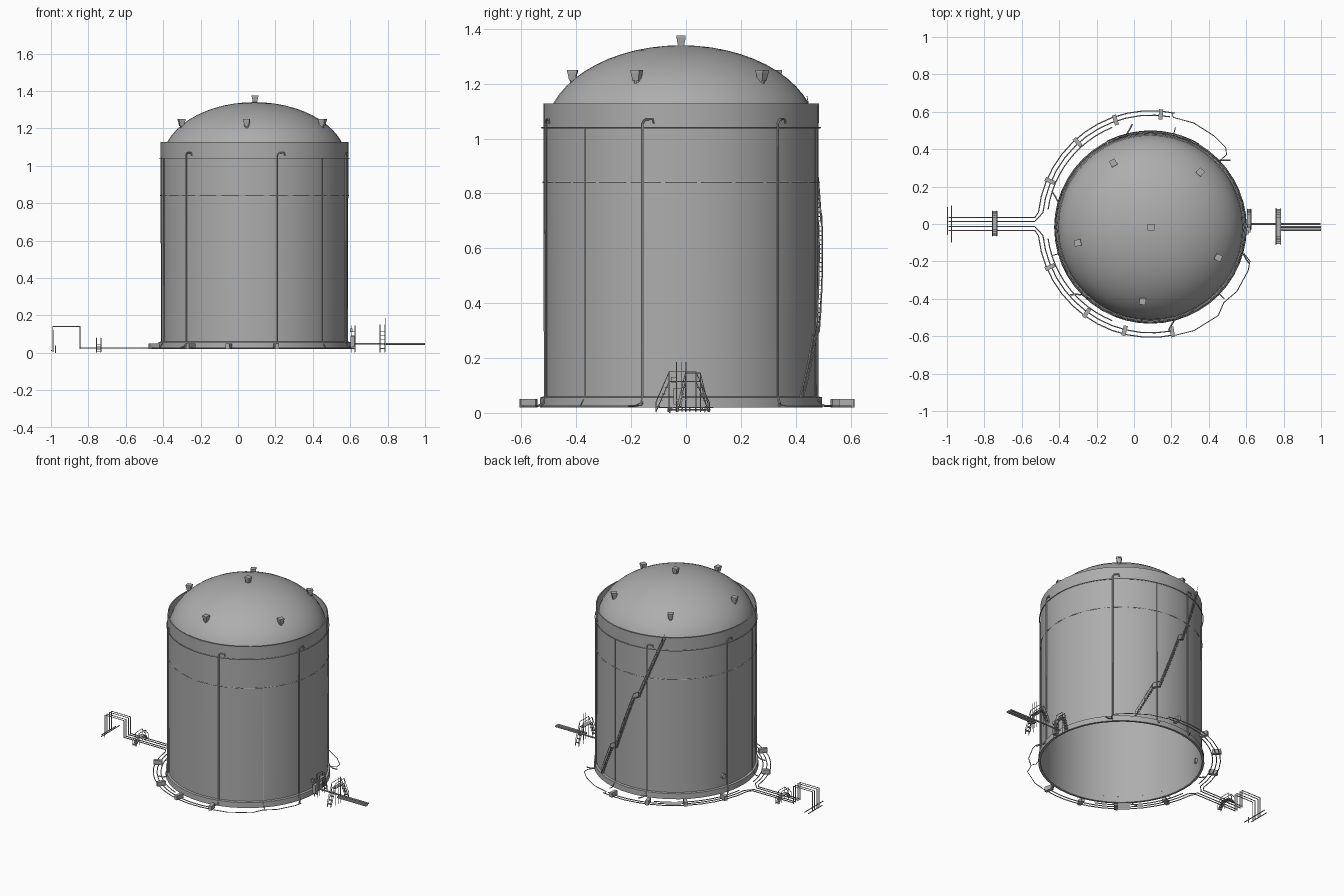
import bpy, bmesh, math
from mathutils import Vector, Matrix

if "Cube" in bpy.data.objects:
    bpy.data.objects.remove(bpy.data.objects["Cube"])

CX, CY = 0.088, -0.018        # tank centre
R = 0.5

# Dark grey paint shared by every part
paint = bpy.data.materials.new("dark_grey_paint")
paint.diffuse_color = (0.42, 0.42, 0.42, 1)
paint.use_nodes = True
paint.node_tree.nodes["Principled BSDF"].inputs["Base Color"].default_value = paint.diffuse_color

def polar(az, r, z, cx=CX, cy=CY):
    a = math.radians(az)
    return (cx + r * math.cos(a), cy + r * math.sin(a), z)

def finish(bm, name, smooth=False):
    me = bpy.data.meshes.new(name)
    bm.to_mesh(me)
    bm.free()
    me.materials.append(paint)
    ob = bpy.data.objects.new(name, me)
    bpy.context.collection.objects.link(ob)
    if smooth:
        bpy.context.view_layer.objects.active = ob
        ob.select_set(True)
        bpy.ops.object.shade_smooth_by_angle(angle=math.radians(30))
        ob.select_set(False)
    return ob

def lathe(name, profile, seg=48):
    bm = bmesh.new()
    vs = [bm.verts.new((r, 0, z)) for r, z in profile]
    es = [bm.edges.new(p) for p in zip(vs, vs[1:])]
    bmesh.ops.spin(bm, geom=vs + es, axis=(0, 0, 1), cent=(0, 0, 0),
                   angle=2 * math.pi, steps=seg)
    bmesh.ops.remove_doubles(bm, verts=bm.verts, dist=1e-5)
    bmesh.ops.recalc_face_normals(bm, faces=bm.faces)
    bmesh.ops.translate(bm, verts=bm.verts, vec=(CX, CY, 0))
    return finish(bm, name, True)

def tubes(name, paths, rad=0.005):
    cu = bpy.data.curves.new(name, 'CURVE')
    cu.dimensions = '3D'
    cu.bevel_depth, cu.bevel_resolution, cu.use_fill_caps = rad, 1, True
    cu.materials.append(paint)
    for path in paths:
        sp = cu.splines.new('POLY')
        sp.points.add(len(path) - 1)
        for p, co in zip(sp.points, path):
            p.co = (*co, 1)
    ob = bpy.data.objects.new(name, cu)
    bpy.context.collection.objects.link(ob)
    bpy.ops.object.select_all(action='DESELECT')
    ob.select_set(True)
    bpy.context.view_layer.objects.active = ob
    bpy.ops.object.convert(target='MESH')
    bpy.ops.object.shade_smooth_by_angle(angle=math.radians(50))
    bpy.ops.object.select_all(action='DESELECT')

def boxes(name, items):
    # each item: centre, size, rotation about z in degrees
    bm = bmesh.new()
    for c, s, az in items:
        m = Matrix.Translation(c) @ Matrix.Rotation(math.radians(az), 4, 'Z') @ Matrix.Diagonal((*s, 1))
        bmesh.ops.create_cube(bm, size=1, matrix=m)
    return finish(bm, name)

# Tank shell, base flange and domed roof
lathe("tank_shell", [(R, 0.02), (R + 0.002, 1.127), (0.495, 1.127), (0.495, 1.02)])
lathe("base_flange", [(R, 0.02), (0.515, 0.02), (0.513, 0.057), (R, 0.06)])
dome_r, dome_h, dome_z = 0.495, 0.32, 1.02
lathe("domed_roof", [(dome_r * math.cos(t), dome_z + dome_h * math.sin(t))
      for t in [i * math.pi / 28 for i in range(14)]] + [(0, dome_z + dome_h)])

# Horizontal pipe rings; the lower one is coarse and dips into the shell
def ring(r, z, n):
    return [polar(i * 360 / n, r, z) for i in range(n + 1)]
tubes("upper_ring_pipe", [ring(0.507, 1.04, 48)], 0.003)
tubes("middle_ring_pipe", [ring(0.503, 0.84, 24)], 0.003)

# Roof vents: neck under a hood that widens upward
def roof_vent(name, x, y, z, az):
    m = Matrix.Translation((x, y, z)) @ Matrix.Rotation(math.radians(az), 4, 'Z')
    bm = bmesh.new()
    bmesh.ops.create_cone(bm, cap_ends=True, segments=10, radius1=0.012, radius2=0.012,
                          depth=0.06, matrix=m)
    bmesh.ops.create_cone(bm, cap_ends=True, segments=4, radius1=0.016, radius2=0.024, depth=0.03,
        matrix=m @ Matrix.Translation((0.003, 0, 0.013)) @ Matrix.Rotation(math.pi / 4, 4, 'Z'))
    bmesh.ops.create_cube(bm, size=1, matrix=m @ Matrix.Translation((0.003, 0, 0.031))
                          @ Matrix.Diagonal((0.036, 0.034, 0.008, 1)))
    finish(bm, name)
for i in range(5):
    az = 48 + 72 * i
    roof_vent("roof_vent_%d" % (i + 1), *polar(az, 0.395, 1.214), az)
roof_vent("centre_vent", CX, CY, 1.341, 0)

# Riser pipes: six hooked over at the top, three straight
hooked = []
for az in range(44, 400, 60):
    hooked.append([polar(az - 4, 0.56, 0.025), polar(az - 2, 0.535, 0.025), polar(az, 0.518, 0.035),
                   polar(az, 0.508, 0.06), polar(az, 0.508, 1.055), polar(az + 0.7, 0.508, 1.066),
                   polar(az + 1.5, 0.508, 1.07), polar(az + 4.2, 0.508, 1.07),
                   polar(az + 4.6, 0.508, 1.055)])
tubes("hooked_riser_pipes", hooked, 0.004)
tubes("straight_riser_pipes", [[polar(az, 0.55, 0.025), polar(az, 0.53, 0.025),
      polar(az, 0.504, 0.06), polar(az, 0.504, 1.04)] for az in (76, 196, 316)], 0.0025)

# Ground pipes: arcs around the tank joining the straight run to the left
def arc(r, a0, a1, z=0.025, n=12):
    return [polar(a0 + (a1 - a0) * i / n, r, z, 0.092, 0.0) for i in range(n + 1)]
ground = []
for s in (1, -1):
    for r, y, end in ((0.606, 0.035, 78), (0.582, 0.014, 80)):
        a = arc(r, s * 174, s * end)
        ground.append([(-0.848, s * y, 0.025), (-0.53, s * y, 0.025)] + a)
    ground.append(arc(0.557, s * 172, s * 112))
tubes("ground_pipes", ground, 0.003)

# Branches reaching around to the right-hand risers
tubes("branch_pipes", [
    [(0.2, 0.6, 0.025), (0.21, 0.57, 0.025), (0.32, 0.54, 0.025), (0.43, 0.47, 0.025),
     (0.49, 0.41, 0.025), (0.495, 0.37, 0.025), (0.46, 0.34, 0.03)],
    [(0.2, -0.6, 0.025), (0.32, -0.57, 0.025), (0.45, -0.49, 0.025), (0.48, -0.42, 0.025),
     (0.55, -0.36, 0.025), (0.61, -0.25, 0.025), (0.62, -0.2, 0.025), (0.59, -0.16, 0.03)]], 0.0025)

# Pipe support blocks
boxes("pipe_supports", [(polar(a, 0.588, 0.035, 0.092, 0), (0.055, 0.022, 0.03), a)
      for a in (85, 109, 132, 157, 203, 234, 256, 281)])

# Spiral stair: three flights with landings, stringers, treads and handrail
flights = [(60, 0.06), (73, 0.28), (78, 0.30), (94, 0.68), (98, 0.70), (117, 1.12)]
def stair_path(r, dz):
    out = []
    for (a0, z0), (a1, z1) in zip(flights, flights[1:]):
        out += [polar(a0 + (a1 - a0) * i / 6, r, z0 + (z1 - z0) * i / 6 + dz) for i in range(6)]
    return out + [polar(flights[-1][0], r, flights[-1][1] + dz)]
tubes("stair_stringers", [stair_path(0.503, 0), stair_path(0.515, 0)], 0.003)
tubes("stair_handrail", [stair_path(0.515, 0.035)], 0.0015)
treads, posts = [], []
for k in (0, 2, 4):
    (a0, z0), (a1, z1) = flights[k], flights[k + 1]
    n = int((z1 - z0) / 0.016)
    for i in range(n + 1):
        a, z = a0 + (a1 - a0) * i / n, z0 + (z1 - z0) * i / n
        treads.append((polar(a, 0.509, z), (0.012, 0.012, 0.003), a))
        if i % 6 == 0:
            posts.append([polar(a, 0.515, z), polar(a, 0.515, z + 0.035)])
boxes("stair_treads", treads)
tubes("stair_posts", posts, 0.0015)

# Left expansion loop: parallel pipes rising over the road gap
tubes("expansion_loop_pipes", [[(-0.845, y, 0.02), (-0.845, y, 0.14), (-0.99, y, 0.14),
      (-0.99, y, 0.005)] for y in (-0.035, -0.014, 0.014, 0.035)], 0.003)
tubes("loop_end_pipes", [[(-0.975, -0.1, 0.02), (-0.975, 0.1, 0.02)],
      [(-0.997, -0.06, 0.012), (-0.997, 0.09, 0.012)],
      [(-0.975, -0.06, 0), (-0.975, -0.06, 0.04)]], 0.003)

# Step-over bridges with side rails and rungs
def bridge(name, x, w, y0, y1, h, rail):
    bars, steps = [], []
    m = (y1 - y0) * 0.25
    for sx in (-w / 2, w / 2):
        base = [(x + sx, y0, 0.003), (x + sx, y0 + m, h), (x + sx, y1 - m, h), (x + sx, y1, 0.003)]
        bars += [base, [(p[0], p[1], p[2] + rail) for p in base]]
        bars += [[p, (p[0], p[1], p[2] + rail)] for p in base]
        bars += [[p, (p[0], p[1], 0.003)] for p in base[1:3]]
    steps.append(((x, (y0 + y1) / 2, h), (w, y1 - y0 - 2 * m, 0.004), 0))
    for i in range(1, 5):
        for ya, d in ((y0, m), (y1, -m)):
            steps.append(((x, ya + d * i / 5, h * i / 5), (w, 0.012, 0.003), 0))
    tubes(name + "_rails", bars, 0.002)
    boxes(name + "_steps", steps)
bridge("left_bridge", -0.745, 0.024, -0.065, 0.07, 0.045, 0.035)
bridge("right_bridge", 0.772, 0.026, -0.11, 0.085, 0.115, 0.035)
tubes("bridge_masts", [[(0.79, y, 0.003), (0.79, y, 0.185)] for y in (-0.035, -0.015, 0.0)], 0.0015)
bridge("tank_side_platform", 0.615, 0.02, -0.03, 0.08, 0.115, 0.03)

# Right-hand feed pipes
tubes("feed_pipe", [[(0.585, 0.0, 0.048), (0.998, 0.0, 0.048)]], 0.005)
tubes("outlet_pipes", [[(0.78, y, 0.046), (1.0, y, 0.046)] for y in (-0.016, -0.031)], 0.006)
boxes("valve_block", [((0.612, -0.03, 0.06), (0.022, 0.03, 0.06), 0),
                      ((0.605, -0.045, 0.12), (0.015, 0.02, 0.02), 0)])

# Shell manhole
bm = bmesh.new()
bmesh.ops.create_cone(bm, cap_ends=True, segments=16, radius1=0.016, radius2=0.016, depth=0.025,
    matrix=Matrix.Translation(polar(161, 0.5, 0.13)) @ Matrix.Rotation(math.radians(161), 4, 'Z')
    @ Matrix.Rotation(math.pi / 2, 4, 'Y'))
finish(bm, "shell_manhole", True)
